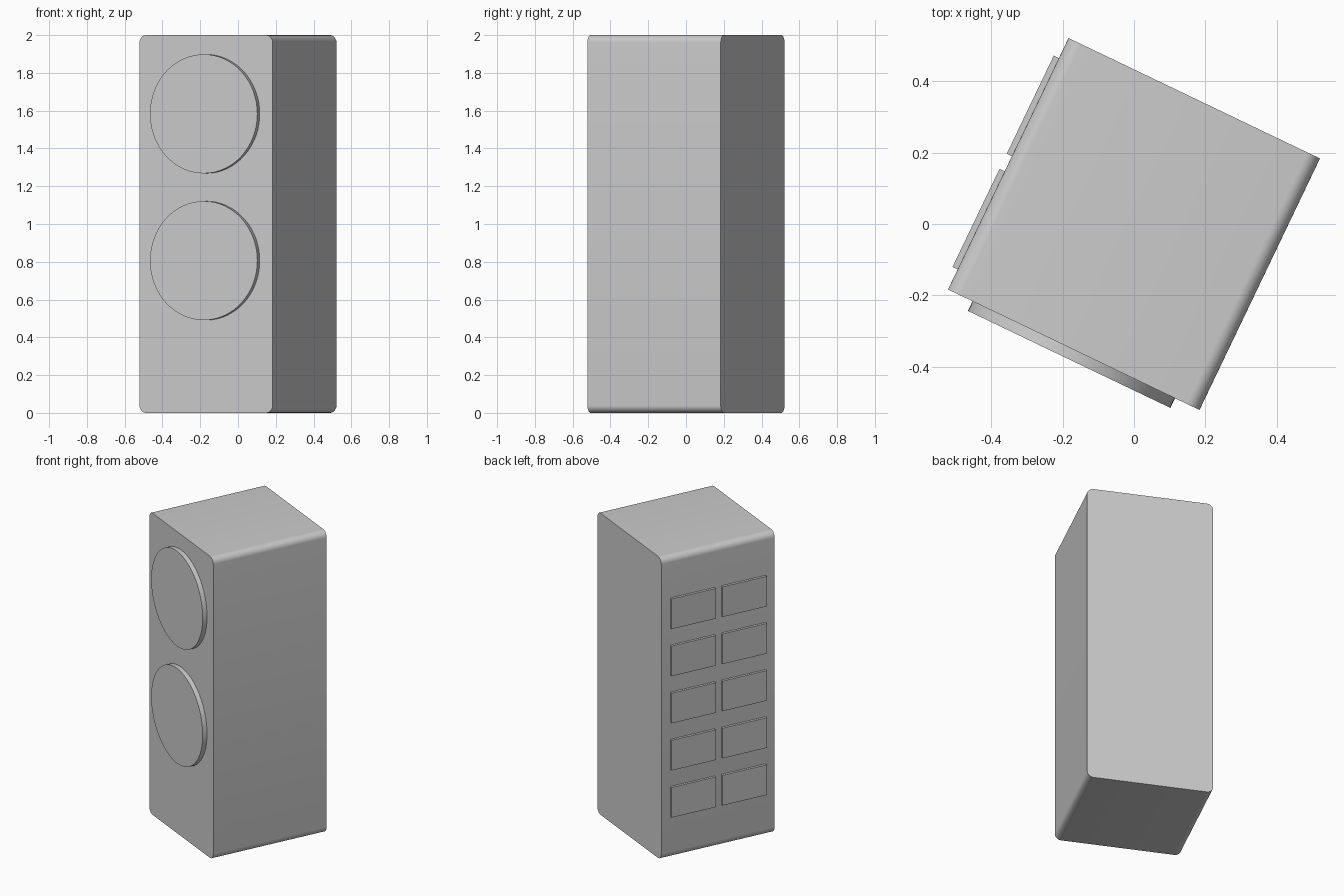
import bpy, bmesh, math
from mathutils import Matrix

cube = bpy.data.objects.get("Cube")
if cube:
    bpy.data.objects.remove(cube, do_unlink=True)

W, D, H = 0.782, 0.782, 2.0          # cabinet width, depth, height
TURN = Matrix.Rotation(math.radians(-25.6), 4, 'Z')

grey = bpy.data.materials.new("plain_grey")
grey.use_nodes = True
grey.diffuse_color = (0.6, 0.6, 0.6, 1)
grey.node_tree.nodes["Principled BSDF"].inputs["Base Color"].default_value = (0.6, 0.6, 0.6, 1)


def finish(name, bm):
    """Turn the part into place, make the object and shade it."""
    bm.transform(TURN)
    bmesh.ops.recalc_face_normals(bm, faces=bm.faces)
    mesh = bpy.data.meshes.new(name)
    bm.to_mesh(mesh)
    bm.free()
    mesh.materials.append(grey)
    obj = bpy.data.objects.new(name, mesh)
    bpy.context.collection.objects.link(obj)
    bpy.ops.object.select_all(action='DESELECT')
    obj.select_set(True)
    bpy.context.view_layer.objects.active = obj
    bpy.ops.object.shade_smooth_by_angle(angle=math.radians(35))


def box(size, centre):
    bm = bmesh.new()
    bmesh.ops.create_cube(bm, size=1)
    bm.transform(Matrix.Translation(centre) @ Matrix.Diagonal((*size, 1)))
    return bm


# Cabinet, rounded along the four edges that run front to back
bm = box((W, D, H), (0, 0, H / 2))
long_edges = [e for e in bm.edges
              if abs(e.verts[0].co.y - e.verts[1].co.y) > D / 2]
bmesh.ops.bevel(bm, geom=long_edges, offset=0.04, segments=8, profile=0.5, affect='EDGES')
finish("cabinet", bm)

# Two round discs on the front
for name, z in (("upper_disc", 1.583), ("lower_disc", 0.806)):
    bm = bmesh.new()
    bmesh.ops.create_cone(bm, cap_ends=True, segments=64,
                          radius1=0.315, radius2=0.315, depth=0.06)
    bm.transform(Matrix.Translation((0, -D / 2, z)) @ Matrix.Rotation(math.pi / 2, 4, 'X'))
    finish(name, bm)

# Two columns of five raised panels on the right side
for row in range(5):
    for side, y in (("front", -0.176), ("back", 0.176)):
        z = 1 + (row - 2) * 0.3125
        finish(f"{side}_panel_{row + 1}", box((0.032, 0.305, 0.2), (-W / 2, y, z)))
